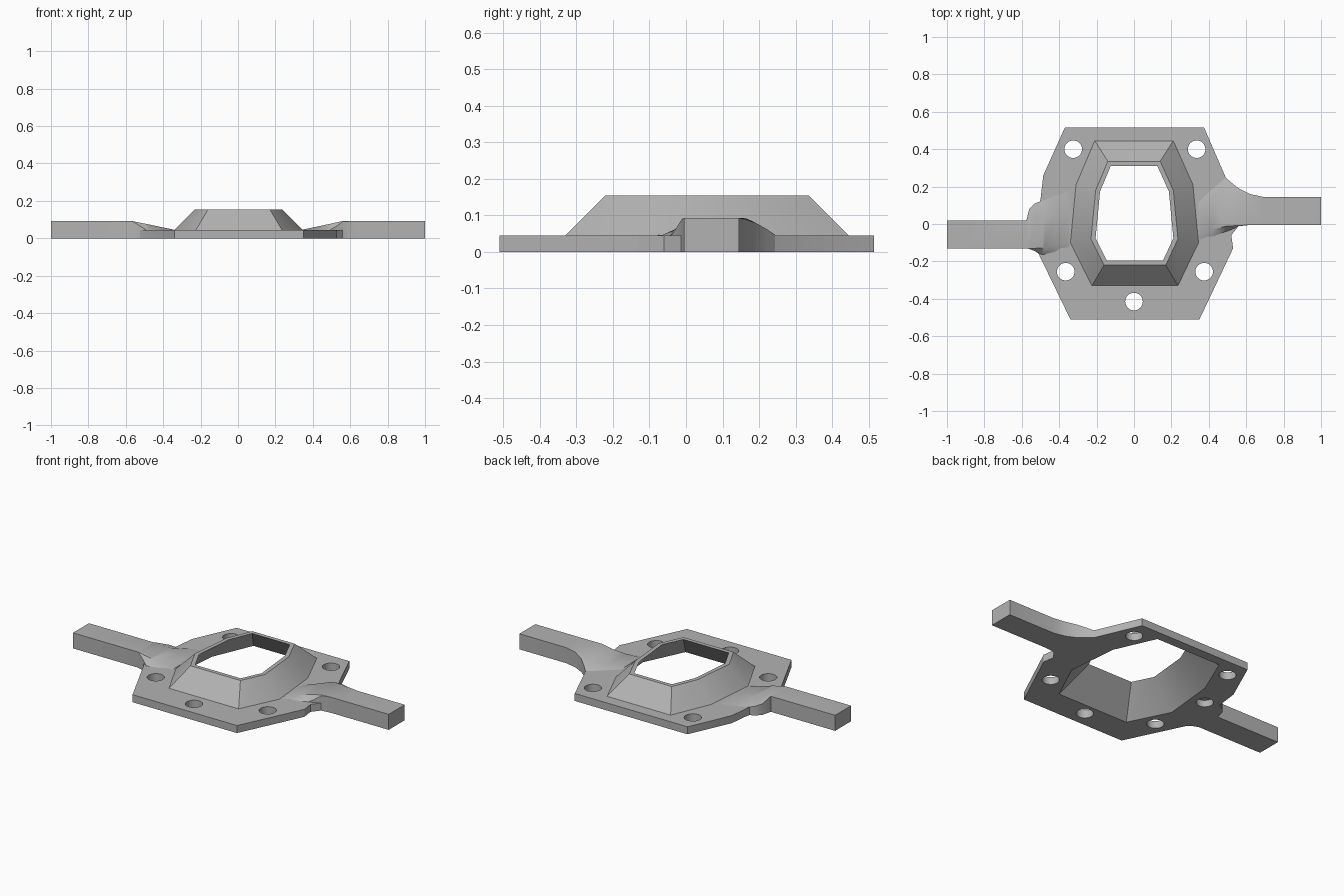
import bpy, bmesh, math

cube = bpy.data.objects.get("Cube")
if cube:
    bpy.data.objects.remove(cube, do_unlink=True)

GREY = (0.45, 0.45, 0.45, 1)
mat = bpy.data.materials.new("plain grey")
mat.use_nodes = True
mat.diffuse_color = GREY
mat.node_tree.nodes["Principled BSDF"].inputs["Base Color"].default_value = GREY

PLATE = 0.045   # flange thickness
TOP = 0.155     # collar height
ARM = 0.093     # arm height


def finish(bm, name, angle):
    bmesh.ops.remove_doubles(bm, verts=bm.verts, dist=0.0005)
    bmesh.ops.recalc_face_normals(bm, faces=bm.faces)
    mesh = bpy.data.meshes.new(name)
    bm.to_mesh(mesh)
    bm.free()
    obj = bpy.data.objects.new(name, mesh)
    bpy.context.collection.objects.link(obj)
    mesh.materials.append(mat)
    bpy.ops.object.select_all(action='DESELECT')
    obj.select_set(True)
    bpy.context.view_layer.objects.active = obj
    bpy.ops.object.shade_smooth_by_angle(angle=math.radians(angle))


def ring(bm, points, z):
    return [bm.verts.new((x, y, z)) for x, y in points]


def bridge(bm, a, b):
    for i in range(len(a)):
        j = (i + 1) % len(a)
        bm.faces.new((a[i], a[j], b[j], b[i]))


def fill(bm, rings):
    edges = []
    for r in rings:
        for i in range(len(r)):
            pair = (r[i], r[(i + 1) % len(r)])
            edges.append(bm.edges.get(pair) or bm.edges.new(pair))
    bmesh.ops.triangle_fill(bm, use_beauty=True, edges=edges, normal=(0, 0, 1))


def grow(points, d):
    # offset a counter-clockwise outline outward by d
    out, n = [], len(points)
    for i in range(n):
        (ax, ay), (bx, by), (cx, cy) = points[i - 1], points[i], points[(i + 1) % n]
        l1, l2 = math.hypot(bx - ax, by - ay), math.hypot(cx - bx, cy - by)
        n1 = ((by - ay) / l1, (ax - bx) / l1)
        n2 = ((cy - by) / l2, (bx - cx) / l2)
        k = d / (1 + n1[0] * n2[0] + n1[1] * n2[1])
        out.append((bx + k * (n1[0] + n2[0]), by + k * (n1[1] + n2[1])))
    return out


# Flange with bolt holes and a hollow faceted collar, as one shell
flange = [(-.34, -.51), (.35, -.51), (.53, -.13), (.52, -.06), (.56, -.01),
          (.57, .15), (.49, .25), (.375, .515), (-.37, .515), (-.485, .26),
          (-.5, .13), (-.55, .02), (-.55, -.125), (-.51, -.16)]
collar_base = [(-.225, -.33), (.235, -.33), (.345, -.10), (.315, .21),
               (.21, .445), (-.21, .445), (-.31, .21), (-.34, -.10)]
collar_top = [(-.16, -.22), (.17, -.22), (.235, -.08), (.21, .18),
              (.14, .335), (-.14, .335), (-.205, .18), (-.23, -.08)]
bolts = [(-.325, .4), (.335, .4), (-.365, -.255), (.375, -.255),
         (0, -.415), (-.42, .095)]

bm = bmesh.new()
lower, upper = [], []
outlines = [flange]
for cx, cy in bolts:
    angles = [math.tau * i / 32 for i in range(32)]
    outlines.append([(cx + .047 * math.cos(a), cy + .047 * math.sin(a)) for a in angles])
for pts in outlines:
    lower.append(ring(bm, pts, 0))
    upper.append(ring(bm, pts, PLATE))
    bridge(bm, lower[-1], upper[-1])
base = ring(bm, collar_base, PLATE)
top = ring(bm, collar_top, TOP)
lip = ring(bm, grow(collar_top, -.024), TOP)
cavity = ring(bm, grow(collar_base, .012), 0)
for a, b in ((base, top), (top, lip), (lip, cavity)):
    bridge(bm, a, b)
fill(bm, upper + [base])
fill(bm, lower + [cavity])
finish(bm, "flange_and_collar", 25)


# Arms: each section is x, bottom z, low edge (y, z), crest (y, y, z), high edge (y, z)
def arm(name, side, sections):
    bm = bmesh.new()
    rings = []
    for x, z0, (ya, za), (c0, c1, zc), (yb, zb) in sections:
        pts = [(ya, z0), (ya, za), (c0, zc), (c1, zc), (yb, zb), (yb, z0)]
        rings.append([bm.verts.new((side * x, y, z)) for y, z in pts])
    for a, b in zip(rings, rings[1:]):
        bridge(bm, a, b)
    bm.faces.new(rings[0])
    bm.faces.new(rings[-1])
    finish(bm, name, 35)


def straight(x, y0, y1):
    return (x, 0, (y0, ARM), (y0, y1, ARM), (y1, ARM))


arm("left_arm", 1, [
    straight(1, -.005, .145),
    straight(.69, -.005, .145),
    (.62, 0, (-.005, ARM), (-.005, .145, ARM), (.16, .09)),
    (.56, 0, (-.012, .089), (-.008, .165, .092), (.19, .08)),
    (.52, 0, (-.03, .06), (-.01, .18, .084), (.222, .062)),
    (.49, 0, (-.042, .044), (-.012, .185, .077), (.248, .044)),
    (.48, .04, (-.046, .044), (-.014, .183, .075), (.24, .044)),
    (.42, .04, (-.07, .044), (-.03, .15, .062), (.19, .044)),
    (.345, .04, (-.10, .044), (-.06, .08, .047), (.12, .044))])
arm("right_arm", -1, [
    straight(1, -.13, .02),
    straight(.575, -.13, .02),
    (.56, 0, (-.133, .088), (-.13, .03, .091), (.08, .066)),
    (.53, 0, (-.145, .07), (-.13, .03, .085), (.11, .055)),
    (.49, 0, (-.165, .044), (-.128, .04, .077), (.125, .044)),
    (.48, .04, (-.165, .044), (-.126, .045, .075), (.13, .044)),
    (.42, .04, (-.15, .044), (-.11, .06, .062), (.155, .044)),
    (.345, .04, (-.14, .044), (-.09, .08, .047), (.18, .044))])
